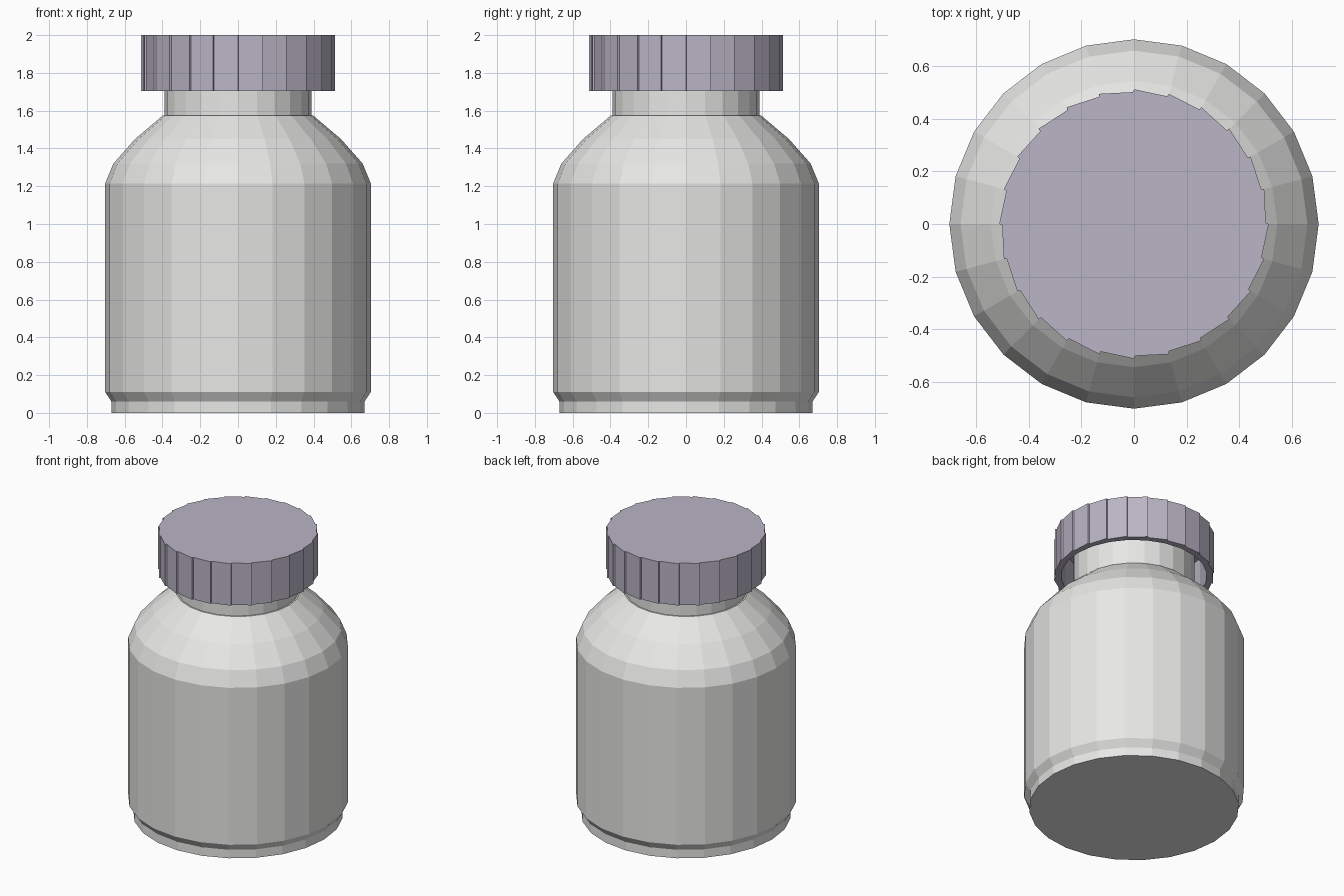
import bpy, bmesh
from math import cos, sin, radians

SIDES = 24
STEP = 360 / SIDES

old = bpy.data.objects.get("Cube")
if old:
    bpy.data.objects.remove(old, do_unlink=True)


def material(name, rgb):
    mat = bpy.data.materials.new(name)
    mat.use_nodes = True
    mat.diffuse_color = (*rgb, 1)
    mat.node_tree.nodes["Principled BSDF"].inputs["Base Color"].default_value = (*rgb, 1)
    return mat


def ring(outline, z):
    """Turn (angle, radius) pairs into points at one height."""
    return [(r * cos(radians(a)), r * sin(radians(a)), z) for a, r in outline]


def circle(radius):
    return [(-STEP * k, radius) for k in range(SIDES)]


def loft(name, rings, mat):
    """Skin matching rings in order and close both ends."""
    bm = bmesh.new()
    loops = [[bm.verts.new(p) for p in pts] for pts in rings]
    for low, high in zip(loops, loops[1:]):
        n = len(low)
        for i in range(n):
            j = (i + 1) % n
            bm.faces.new((low[i], low[j], high[j], high[i]))
    bm.faces.new(loops[0])
    bm.faces.new(loops[-1])
    bmesh.ops.recalc_face_normals(bm, faces=bm.faces)
    mesh = bpy.data.meshes.new(name)
    bm.to_mesh(mesh)
    bm.free()
    mesh.materials.append(mat)
    obj = bpy.data.objects.new(name, mesh)
    bpy.context.collection.objects.link(obj)
    return obj


white = material("off white plastic", (0.8, 0.8, 0.79))
lilac = material("lilac grey plastic", (0.49, 0.46, 0.56))

# Bottle: stepped foot, straight wall, rounded shoulder and neck
profile = [(0.67, 0), (0.67, 0.06), (0.703, 0.11), (0.703, 1.215),
           (0.66, 1.32), (0.545, 1.45), (0.397, 1.575), (0.388, 1.575),
           (0.388, 1.93)]
loft("bottle_body", [ring(circle(r), z) for r, z in profile], white)

# Cap: hollow underneath, with ratchet-shaped grip teeth around the rim
teeth = []
for k in range(SIDES):
    teeth += [(-STEP * k, 0.513), (-STEP * (k + 1) + 0.4, 0.502)]
inside = [(a, 0.465) for a, r in teeth]
loft("screw_cap", [ring(inside, 1.95), ring(inside, 1.705),
                   ring(teeth, 1.705), ring(teeth, 2.0)], lilac)
